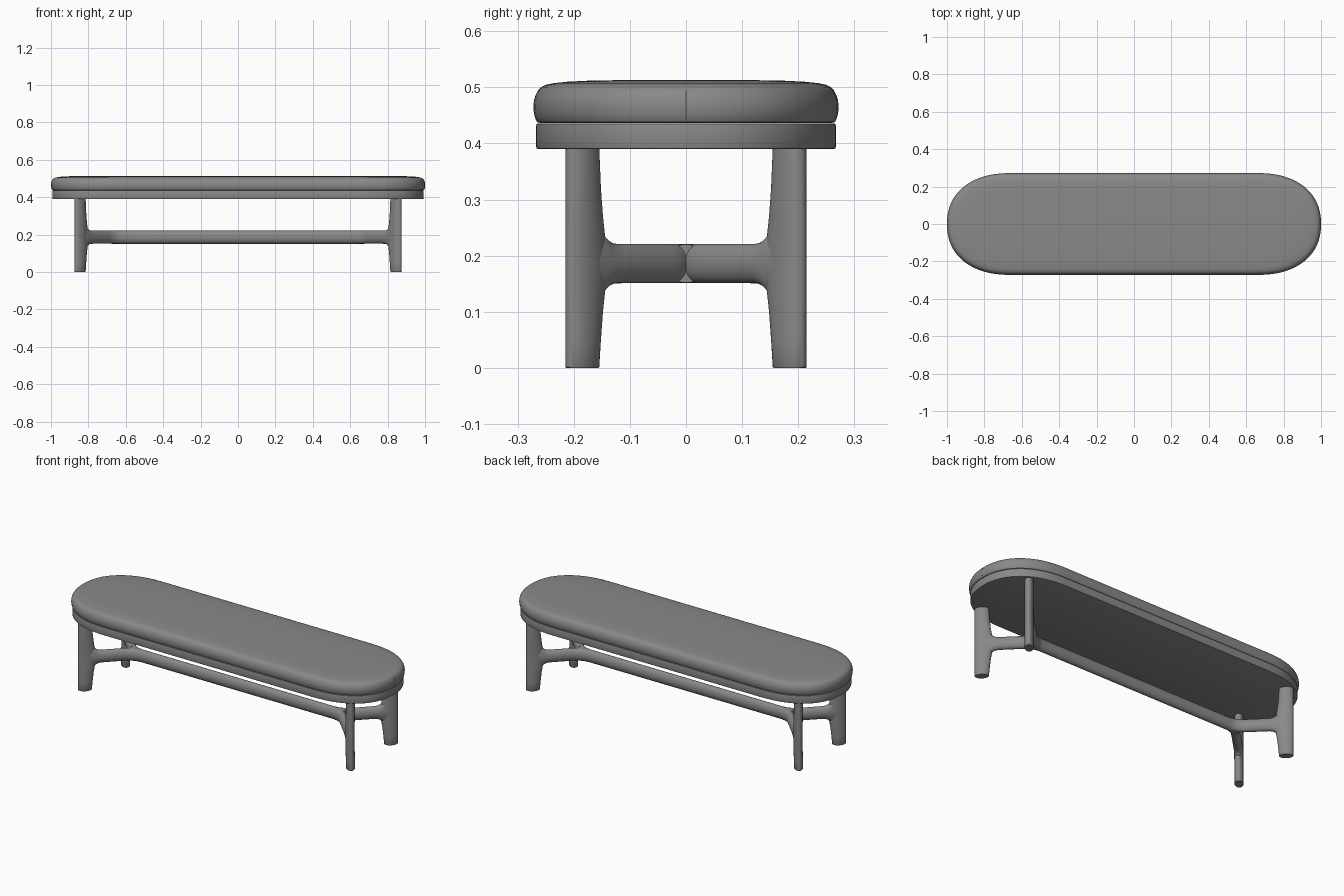
import bpy, bmesh, math
from mathutils import Vector

if "Cube" in bpy.data.objects:
    bpy.data.objects.remove(bpy.data.objects["Cube"])

GREY = bpy.data.materials.new("dark_grey")
GREY.diffuse_color = (0.25, 0.25, 0.25, 1)
GREY.use_nodes = True
GREY.node_tree.nodes["Principled BSDF"].inputs["Base Color"].default_value = GREY.diffuse_color


def loft(name, rings, angle=35):
    """Skin a list of equal-length closed rings and cap both ends."""
    bm = bmesh.new()
    vs = [[bm.verts.new(p) for p in ring] for ring in rings]
    n = len(vs[0])
    for a, b in zip(vs, vs[1:]):
        for i in range(n):
            j = (i + 1) % n
            bm.faces.new((a[i], a[j], b[j], b[i]))
    bm.faces.new(vs[0])
    bm.faces.new(vs[-1])
    bmesh.ops.recalc_face_normals(bm, faces=bm.faces)
    me = bpy.data.meshes.new(name)
    bm.to_mesh(me)
    bm.free()
    me.materials.append(GREY)
    ob = bpy.data.objects.new(name, me)
    bpy.context.collection.objects.link(ob)
    bpy.ops.object.select_all(action='DESELECT')
    ob.select_set(True)
    bpy.context.view_layer.objects.active = ob
    bpy.ops.object.shade_smooth_by_angle(angle=math.radians(angle))
    return ob


def oblong(inset, z, half_x, half_y, straight=0.66, seg=40, power=2 / 2.25):
    """Long outline with full, slightly squared elliptical ends."""
    a, b = half_x - straight - inset, half_y - inset
    pts = []
    for side in (1, -1):
        for i in range(seg + 1):
            t = -math.pi / 2 + math.pi * i / seg
            c = max(math.cos(t), 0) ** power
            s = math.copysign(abs(math.sin(t)) ** power, math.sin(t))
            pts.append((side * (straight + a * c), side * b * s, z))
    return pts


def slab(name, profile, half_x, half_y):
    return loft(name, [oblong(d, z, half_x, half_y) for d, z in profile])


def sweep(name, path, seg=28):
    """Elliptical section swept along a level path of (x, y, half_width, half_height)."""
    rings = []
    for k, (x, y, w, h) in enumerate(path):
        p, q = path[max(k - 1, 0)], path[min(k + 1, len(path) - 1)]
        d = Vector((q[0] - p[0], q[1] - p[1])).normalized()
        ring = []
        for i in range(seg):
            t = 2 * math.pi * i / seg
            c = w * math.cos(t)
            ring.append((x - d.y * c, y + d.x * c, BAR_Z + h * math.sin(t)))
        rings.append(ring)
    return loft(name, rings)


BAR_Z = 0.186

# Seat board
slab("seat_board", [(0.004, 0.390), (0.001, 0.391), (0, 0.394), (0, 0.432),
                    (0.001, 0.435), (0.004, 0.436)], 0.993, 0.267)

# Upholstered cushion with a soft seam line below the crowned top
slab("cushion", [(0.012, 0.4365), (0.007, 0.438), (0.005, 0.441), (0.002, 0.449),
                 (0.0005, 0.458), (0, 0.467), (0.001, 0.476), (0.0035, 0.485),
                 (0.008, 0.494), (0.0095, 0.496), (0.014, 0.5005),
                 (0.022, 0.5045), (0.036, 0.5075), (0.06, 0.510), (0.10, 0.512),
                 (0.16, 0.513)], 1.0, 0.272)

# Stitched seam at the end of the cushion
cu = bpy.data.curves.new("cushion_end_seam", 'CURVE')
cu.dimensions = '3D'
cu.bevel_depth = 0.001
cu.materials.append(GREY)
sp = cu.splines.new('POLY')
seam = [(0.995, 0.441), (0.998, 0.449), (0.9995, 0.467), (0.9968, 0.485), (0.9925, 0.494)]
sp.points.add(len(seam) - 1)
for pt, (x, z) in zip(sp.points, seam):
    pt.co = (x, 0, z, 1)
bpy.context.collection.objects.link(bpy.data.objects.new("cushion_end_seam", cu))

# Legs: oval section pointing at the middle, swelling inwards at the stretcher
LEG = [(0.0, 0.0345), (0.002, 0.036), (0.05, 0.0385), (0.10, 0.0415), (0.14, 0.045),
       (0.186, 0.047), (0.23, 0.045), (0.27, 0.0415), (0.32, 0.0385), (0.392, 0.036)]
B = 0.023


def leg(name, sx, sy, seg=32):
    rings = []
    r = math.sqrt(0.5)
    for z, a in LEG:
        h = math.hypot(max(a, 0.036), B) * r
        ring = []
        for i in range(seg):
            t = 2 * math.pi * i / seg
            u, v = a * math.cos(t), B * math.sin(t) * (0.95 if z == 0 else 1)
            ring.append((sx * (0.875 - h + (u - v) * r), sy * (0.215 - h + (u + v) * r), z))
        rings.append(ring)
    loft(name, rings)


# Diagonal stretcher arms flaring into the legs and bending into the long bar
def arm(name, sx, sy):
    path = [(0.835, 0.175, 0.022, 0.056), (0.813, 0.153, 0.0228, 0.056),
            (0.808, 0.148, 0.023, 0.049), (0.802, 0.142, 0.023, 0.042),
            (0.794, 0.134, 0.023, 0.0373), (0.785, 0.125, 0.023, 0.0353),
            (0.770, 0.110, 0.023, 0.035)]
    p0, p1, p2 = Vector((0.70, 0.04)), Vector((0.66, 0.0)), Vector((0.60, 0.0))
    for i in range(11):
        t = i / 10
        p = p0 * (1 - t) ** 2 + p1 * 2 * t * (1 - t) + p2 * t * t
        path.append((p.x, p.y, 0.023, 0.035))
    sweep(name, [(sx * x, sy * y, w, h) for x, y, w, h in path])


for sx, xn in ((-1, "left"), (1, "right")):
    for sy, yn in ((-1, "front"), (1, "back")):
        leg(f"{yn}_{xn}_leg", sx, sy)
        arm(f"{yn}_{xn}_stretcher_arm", sx, sy)

# Long central stretcher, widening at each end to fill the fork
half = [(0.3, 0.0232, 0.0351), (0.60, 0.0235, 0.0351), (0.635, 0.027, 0.0351),
        (0.66, 0.034, 0.0351), (0.675, 0.039, 0.0351), (0.683, 0.040, 0.034)]
sweep("long_stretcher", [(-x, 0, w, h) for x, w, h in reversed(half)]
      + [(x, 0, w, h) for x, w, h in half])
